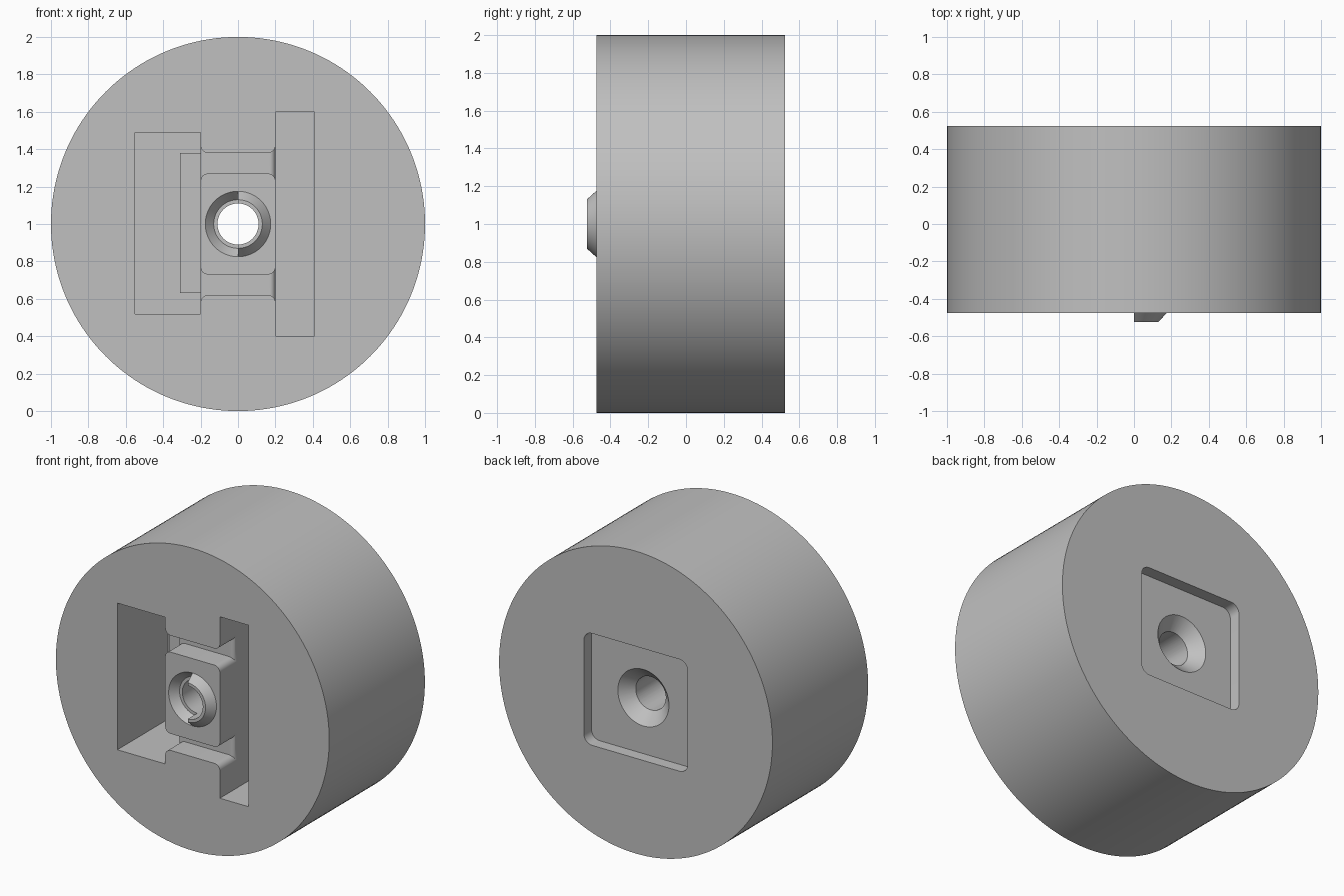
import bpy, bmesh, math
from mathutils import Matrix, Vector

if "Cube" in bpy.data.objects:
    bpy.data.objects.remove(bpy.data.objects["Cube"], do_unlink=True)

FRONT, BACK = -0.475, 0.525
MID = 1.0

grey = bpy.data.materials.new("plain grey")
grey.use_nodes = True
grey.diffuse_color = (0.53, 0.53, 0.53, 1)
grey.node_tree.nodes["Principled BSDF"].inputs["Base Color"].default_value = (0.53, 0.53, 0.53, 1)


def finish(bm, name):
    bmesh.ops.recalc_face_normals(bm, faces=bm.faces)
    mesh = bpy.data.meshes.new(name)
    bm.to_mesh(mesh)
    bm.free()
    mesh.materials.append(grey)
    ob = bpy.data.objects.new(name, mesh)
    bpy.context.collection.objects.link(ob)
    return ob


def box(name, x0, x1, y0, y1, z0, z1, corner=0):
    bm = bmesh.new()
    bmesh.ops.create_cube(bm, size=1)
    for v in bm.verts:
        v.co = Vector((x1 if v.co.x > 0 else x0, y1 if v.co.y > 0 else y0, z1 if v.co.z > 0 else z0))
    if corner:
        edges = [e for e in bm.edges if abs(e.verts[0].co.y - e.verts[1].co.y) > 1e-4]
        bmesh.ops.bevel(bm, geom=edges, offset=corner, segments=8, profile=0.5, affect='EDGES')
    return finish(bm, name)


def cone(name, y0, r0, y1, r1, sides=96, keep=0):
    """Round part along y; keep = 1 or -1 leaves only that half in x."""
    bm = bmesh.new()
    bmesh.ops.create_cone(bm, cap_ends=True, segments=sides, radius1=r0, radius2=r1, depth=y1 - y0)
    turn = Matrix.Rotation(-math.pi / 2, 4, 'X')
    bmesh.ops.transform(bm, matrix=Matrix.Translation((0, (y0 + y1) / 2, MID)) @ turn, verts=bm.verts)
    if keep:
        cut = bmesh.ops.bisect_plane(bm, geom=bm.verts[:] + bm.edges[:] + bm.faces[:], dist=1e-5,
                                     plane_co=(0, 0, 0), plane_no=(-keep, 0, 0), clear_outer=True)
        rim = [e for e in bm.edges if e.is_boundary]
        bmesh.ops.holes_fill(bm, edges=rim, sides=0)
    return finish(bm, name)


def prism(name, points, direction):
    """Extrude a closed outline along a direction."""
    bm = bmesh.new()
    face = bm.faces.new([bm.verts.new(p) for p in points])
    top = bmesh.ops.extrude_face_region(bm, geom=[face])
    moved = [g for g in top["geom"] if isinstance(g, bmesh.types.BMVert)]
    bmesh.ops.translate(bm, verts=moved, vec=direction)
    return finish(bm, name)


def combine(target, tool, operation):
    bpy.context.view_layer.objects.active = target
    mod = target.modifiers.new(operation.lower(), 'BOOLEAN')
    mod.operation, mod.solver, mod.object = operation, 'EXACT', tool
    bpy.ops.object.modifier_apply(modifier=mod.name)
    bpy.data.objects.remove(tool, do_unlink=True)


def channel(name, side, depth):
    """Cross channel whose ends flare around rounded block corners."""
    zc, half, r = MID + side * 0.325, 0.055, 0.04
    arc = [(0.16 + r * math.sin(a), half + r - r * math.cos(a))
           for a in (math.pi / 2 * i / 8 for i in range(9))]
    arc.append((0.26, half + r))
    quarter = [(x, z) for x, z in arc]
    upper = [(-x, z) for x, z in reversed(quarter)] + quarter
    outline = upper + [(x, -z) for x, z in reversed(upper)]
    y0 = FRONT - 0.05
    return prism(name, [(x, y0, zc + z) for x, z in outline], (0, depth + 0.05, 0))


# Main drum
body = cone("drum_body", FRONT, 1.0, BACK, 1.0, sides=160)

# Deep left pocket with its inner ledge, and tall right slot
combine(body, box("pocket", -0.55, -0.2, FRONT - 0.1, FRONT + 0.53, 0.52, 1.49), 'DIFFERENCE')
combine(body, box("ledge", -0.31, -0.19, FRONT + 0.2, FRONT + 0.6, 0.63, 1.38), 'UNION')
combine(body, box("slot", 0.2, 0.41, FRONT - 0.1, FRONT + 0.53, 0.4, 1.6), 'DIFFERENCE')

# Two cross channels, rounded over where they meet the slot
DEPTH, ROLL = 0.15, 0.03
for side in (1, -1):
    combine(body, channel("channel", side, DEPTH), 'DIFFERENCE')
    curve = [(0.2 - ROLL + ROLL * math.sin(a), DEPTH + ROLL - ROLL * math.cos(a))
             for a in (math.pi / 2 * i / 6 for i in range(7))]
    curve += [(0.25, DEPTH + ROLL), (0.25, 0.1), (0.2 - ROLL, 0.1)]
    scoop = prism("scoop", [(x, FRONT + d, MID + side * 0.325 - 0.2) for x, d in curve], (0, 0, 0.4))
    combine(scoop, channel("deep_channel", side, 0.3), 'INTERSECT')
    combine(body, scoop, 'DIFFERENCE')

# Half collar on one side, matching half countersink on the other
combine(body, cone("half_collar", FRONT - 0.05, 0.13, FRONT + 0.02, 0.193, keep=1), 'UNION')
combine(body, cone("half_sink", FRONT - 0.01, 0.184, FRONT + 0.05, 0.13, keep=-1), 'DIFFERENCE')

# Through bore, square back recess and its countersink
FLOOR = BACK - 0.08
combine(body, cone("bore", -0.8, 0.11, 0.8, 0.11), 'DIFFERENCE')
combine(body, box("recess", -0.38, 0.38, FLOOR, BACK + 0.1, MID - 0.37, MID + 0.37, corner=0.06), 'DIFFERENCE')
combine(body, cone("back_sink", FLOOR - 0.077, 0.11, FLOOR + 0.02, 0.207), 'DIFFERENCE')

# One material, smooth round walls with crisp edges
body.data.materials.clear()
body.data.materials.append(grey)
for poly in body.data.polygons:
    poly.material_index = 0
bpy.ops.object.select_all(action='DESELECT')
body.select_set(True)
bpy.context.view_layer.objects.active = body
bpy.ops.object.shade_smooth_by_angle(angle=math.radians(30))
